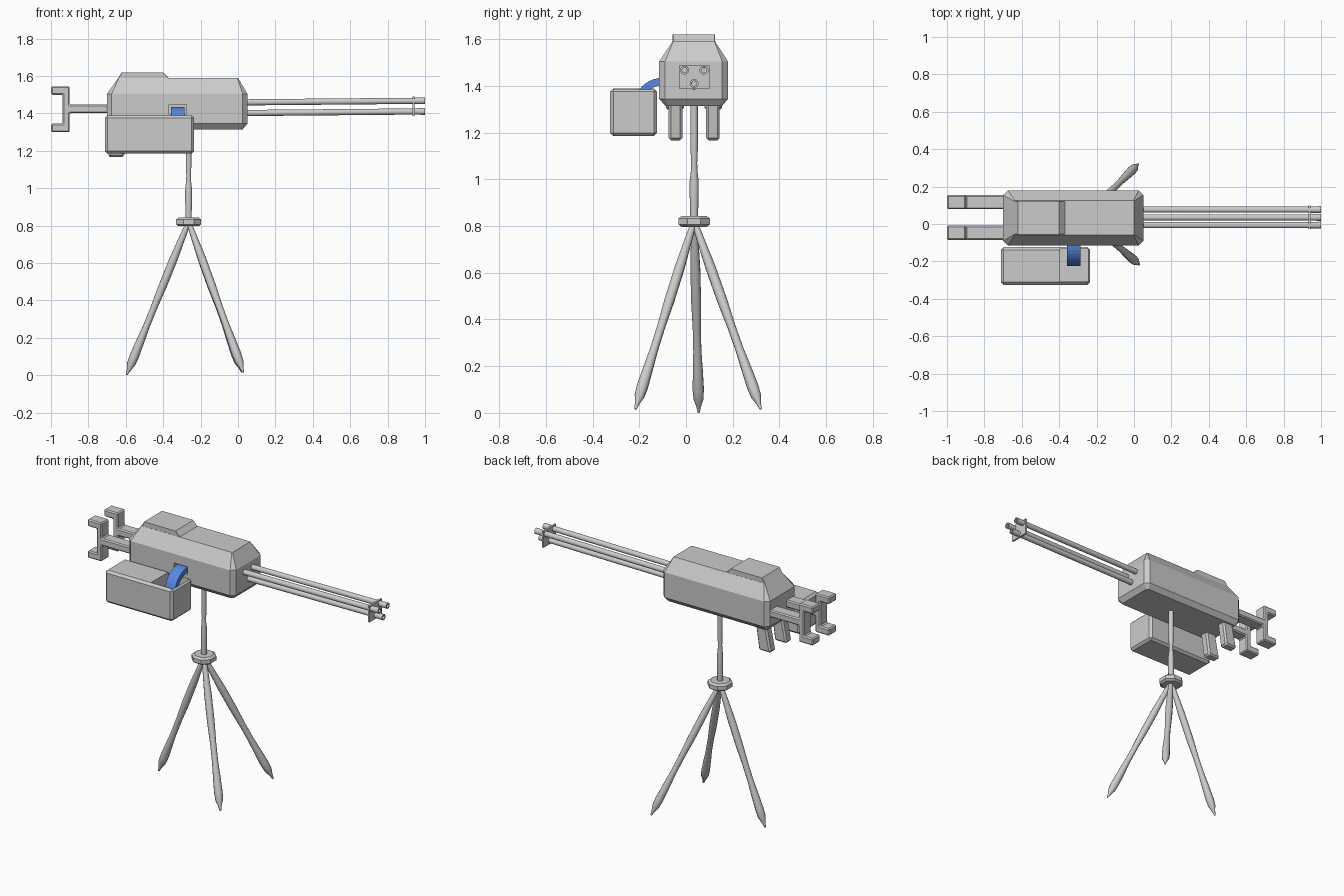
import bpy, bmesh, math
from mathutils import Vector

if "Cube" in bpy.data.objects:
    bpy.data.objects.remove(bpy.data.objects["Cube"])

CY = 0.035  # centre line of the gun in y


def finish(name, bm, smooth=False, bevel=0.0):
    bmesh.ops.recalc_face_normals(bm, faces=bm.faces)
    me = bpy.data.meshes.new(name)
    bm.to_mesh(me)
    bm.free()
    ob = bpy.data.objects.new(name, me)
    bpy.context.scene.collection.objects.link(ob)
    if bevel:
        m = ob.modifiers.new("bevel", 'BEVEL')
        m.width, m.segments = bevel, 1
    if smooth:
        bpy.context.view_layer.objects.active = ob
        ob.select_set(True)
        bpy.ops.object.shade_smooth_by_angle(angle=math.radians(40))
        ob.select_set(False)
    return ob


def skin(bm, rings, caps=True):
    for a, b in zip(rings, rings[1:]):
        n = len(a)
        for i in range(n):
            bm.faces.new((a[i], a[(i + 1) % n], b[(i + 1) % n], b[i]))
    if caps:
        bm.faces.new(rings[0])
        bm.faces.new(rings[-1])


def box(name, x, y, z, bevel=0.0):
    bm = bmesh.new()
    rings = [[bm.verts.new((x[i], y[j], h)) for i, j in ((0, 0), (1, 0), (1, 1), (0, 1))] for h in z]
    skin(bm, rings)
    return finish(name, bm, bevel=bevel)


def loft(name, levels):
    """Stack of corner-cut rectangles: (z, x0, x1, y0, y1, cut)."""
    bm, rings = bmesh.new(), []
    for z, x0, x1, y0, y1, c in levels:
        pts = [(x0 + c, y0), (x1 - c, y0), (x1, y0 + c), (x1, y1 - c),
               (x1 - c, y1), (x0 + c, y1), (x0, y1 - c), (x0, y0 + c)]
        rings.append([bm.verts.new((px, py, z)) for px, py in pts])
    skin(bm, rings)
    return finish(name, bm)


def rod(name, p0, p1, profile, sides=10, smooth=True):
    """Turned shape between two points; profile is (fraction, radius)."""
    p0, p1 = Vector(p0), Vector(p1)
    q = (p1 - p0).to_track_quat('Z', 'Y')
    bm, rings = bmesh.new(), []
    for t, r in profile:
        rings.append([bm.verts.new(p0.lerp(p1, t) + q @ Vector(
            (r * math.cos(math.tau * (i + .5) / sides), r * math.sin(math.tau * (i + .5) / sides), 0)))
            for i in range(sides)])
    skin(bm, rings)
    return finish(name, bm, smooth)


def extrude_profile(name, pts, axis, a, b, bevel=0.0):
    """Polygon in the (x or y, z) plane extruded along axis from a to b."""
    bm = bmesh.new()
    rings = [[bm.verts.new((u, d, v) if axis == 'Y' else (d, u, v)) for u, v in pts] for d in (a, b)]
    skin(bm, rings)
    return finish(name, bm, bevel=bevel)


def cut(ob, cutter):
    m = ob.modifiers.new("cut", 'BOOLEAN')
    m.operation, m.solver, m.object = 'DIFFERENCE', 'EXACT', cutter
    cutter.hide_render = True
    cutter.hide_set(True)


# Receiver body with feed port
body = loft("receiver_body", [
    (1.315, -0.675, 0.025, -0.088, 0.155, 0.012),
    (1.345, -0.70, 0.05, -0.115, 0.18, 0.025),
    (1.505, -0.70, 0.05, -0.115, 0.18, 0.025),
    (1.59, -0.64, 0.0, -0.058, 0.125, 0.003)])
cut(body, box("port_cutter", (-0.37, -0.275), (-0.2, -0.085), (1.398, 1.447)))
loft("rear_top_cover", [
    (1.58, -0.645, -0.365, -0.057, 0.124, 0.003),
    (1.59, -0.64, -0.37, -0.057, 0.124, 0.003),
    (1.62, -0.62, -0.40, -0.057, 0.124, 0.003)])

# Ammunition box with recess, and feed belt
crate = box("ammo_box", (-0.712, -0.235), (-0.325, -0.124), (1.185, 1.39), bevel=0.014)
cut(crate, box("recess_cutter", (-0.395, -0.245), (-0.308, -0.134), (1.29, 1.5)))
arc = [math.radians(90 + 9 * i) for i in range(11)]
outer = [(-0.10 + 0.125 * math.cos(a), 1.31 + 0.125 * math.sin(a)) for a in arc]
inner = [(-0.10 + 0.093 * math.cos(a), 1.31 + 0.093 * math.sin(a)) for a in reversed(arc)]
belt = extrude_profile("feed_belt",
                       [(-0.08, 1.435)] + outer + inner + [(-0.08, 1.403)], 'X', -0.357, -0.287)
blue = bpy.data.materials.new("belt_blue")
blue.diffuse_color = (0.10, 0.25, 0.75, 1)
blue.use_nodes = True
blue.node_tree.nodes["Principled BSDF"].inputs["Base Color"].default_value = blue.diffuse_color
belt.data.materials.append(blue)

# Three barrels and the clamp near the muzzle
for i, (y, z) in enumerate(((-0.006, 1.459), (0.077, 1.459), (CY, 1.402))):
    rod(f"barrel_{i + 1}", (0.0, y, z), (1.0, y, z + 0.009),
        [(0, .017), (.93, .017), (1, .019), (1, .011), (.96, .011)], sides=12)
box("barrel_clamp", (0.932, 0.944), (-0.028, 0.10), (1.387, 1.49))

# Rear handles and pistol grips on both sides
handle = [(-1, 1.30), (-0.90, 1.30), (-0.90, 1.402), (-0.67, 1.402), (-0.67, 1.448), (-0.90, 1.448),
          (-0.90, 1.545), (-1, 1.545), (-1, 1.50), (-0.937, 1.50), (-0.937, 1.345), (-1, 1.345)]
grip = [(-0.695, 1.167), (-0.61, 1.167), (-0.585, 1.34), (-0.66, 1.34)]
for side, s in (("right", -1), ("left", 1)):
    yc = CY + 0.082 * s
    extrude_profile(f"{side}_handle", handle, 'Y', yc - 0.038, yc + 0.038, bevel=0.007)
    yc = CY + 0.08 * s
    extrude_profile(f"{side}_grip", grip, 'Y', yc - 0.029, yc + 0.029, bevel=0.01)

# Tripod: column, hub and three legs
HX = -0.264
rod("column", (HX, CY, 0.8), (HX, CY, 1.34),
    [(0, .017), (.12, .017), (.22, .019), (.36, .019), (.44, .014), (.5, .013), (.62, .016), (1, .016)])
rod("hub", (HX, CY, 0.797), (HX, CY, 0.843),
    [(0, .058), (.22, .073), (.78, .073), (1, .058)], sides=8, smooth=False)
leg = [(0, .012), (.08, .016), (.25, .022), (.42, .022), (.56, .018), (.68, .018),
       (.78, .022), (.88, .025), (.93, .022), (.97, .01), (1, .005)]
for name, foot in (("rear_leg", (-0.595, 0.055, 0.002)), ("front_left_leg", (0.022, 0.32, 0.016)),
                   ("front_right_leg", (0.028, -0.217, 0.016))):
    rod(name, (HX, CY, 0.82), foot, leg)
